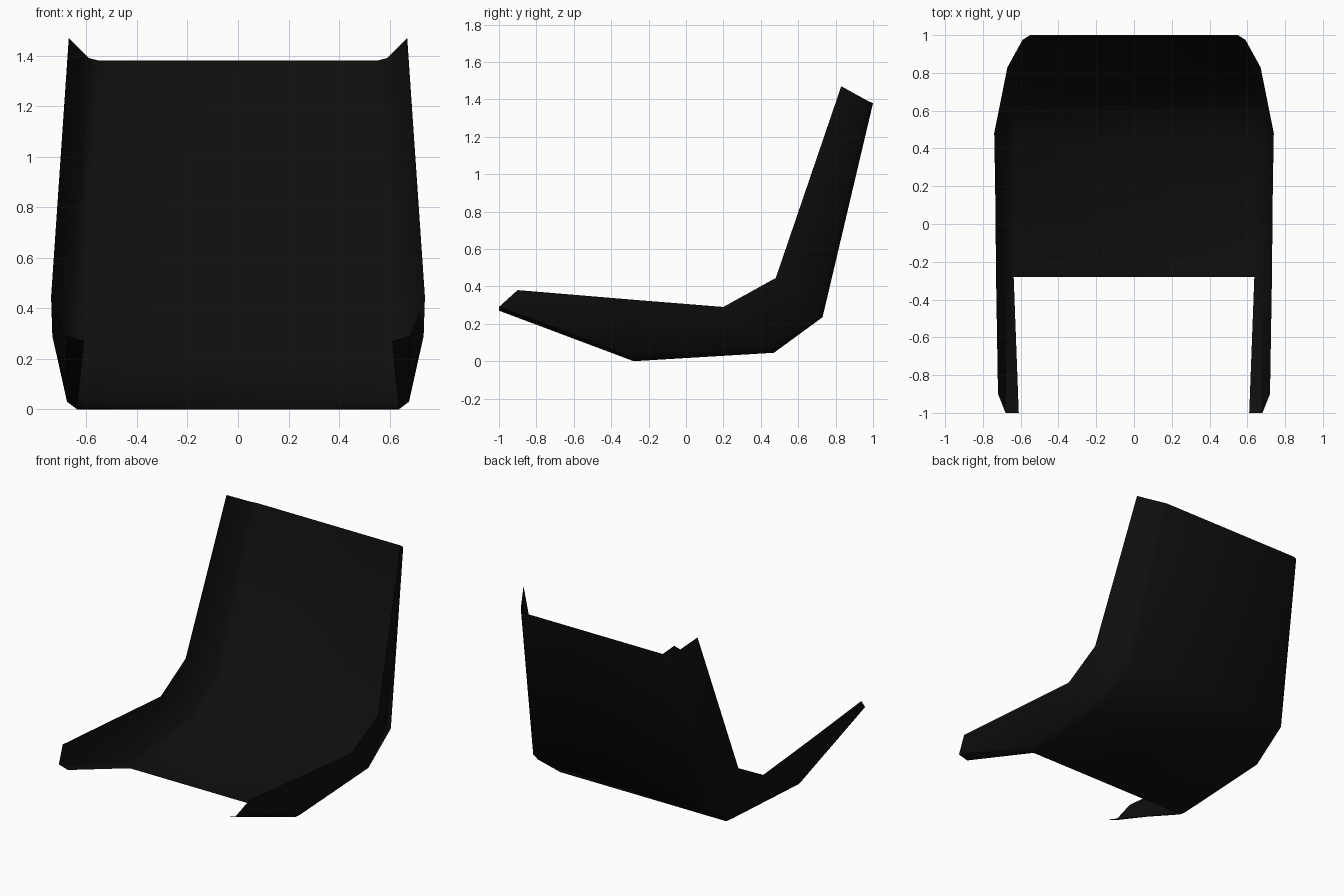
import bpy
import bmesh
import math

cube = bpy.data.objects.get("Cube")
if cube:
    bpy.data.objects.remove(cube, do_unlink=True)

# Near-black shell colour
black = bpy.data.materials.new("matte_black")
black.use_nodes = True
colour = (0.0045, 0.0045, 0.0045, 1)
black.diffuse_color = colour
bsdf = black.node_tree.nodes["Principled BSDF"]
bsdf.inputs["Base Color"].default_value = colour
bsdf.inputs["Roughness"].default_value = 0.8

# Left half cross-sections: inner crease, rounded corner, outer rim
sections = [
    [(0.61, -1.00, 0.27), (0.68, -1.00, 0.29), (0.72, -0.90, 0.38)],   # arm tip
    [(0.637, -0.28, 0.00), (0.677, -0.28, 0.03), (0.73, -0.30, 0.33)],  # seat front
    [(0.64, 0.47, 0.045), (0.685, 0.455, 0.075), (0.735, 0.20, 0.29)],  # seat rear
    [(0.63, 0.73, 0.235), (0.68, 0.71, 0.25), (0.74, 0.48, 0.445)],     # lower back
    [(0.55, 1.00, 1.38), (0.59, 0.975, 1.39), (0.67, 0.83, 1.47)],      # top edge
]

bm = bmesh.new()
rows = []
for i, section in enumerate(sections):
    row = [bm.verts.new(p) for p in section]
    # The arms stand clear of the seat panel, so the tip has no centre point
    centre = bm.verts.new((0, *section[0][1:])) if i else None
    rows.append([centre] + row)

for a, b in zip(rows, rows[1:]):
    for j in range(3):
        if a[j]:
            bm.faces.new((a[j], a[j + 1], b[j + 1], b[j]))

mesh = bpy.data.meshes.new("seat_shell")
bm.to_mesh(mesh)
bm.free()
mesh.materials.append(black)

shell = bpy.data.objects.new("seat_shell", mesh)
bpy.context.collection.objects.link(shell)
mirror = shell.modifiers.new("mirror", 'MIRROR')
mirror.use_clip = True

bpy.ops.object.select_all(action='DESELECT')
shell.select_set(True)
bpy.context.view_layer.objects.active = shell
bpy.ops.object.shade_smooth_by_angle(angle=math.radians(50))
